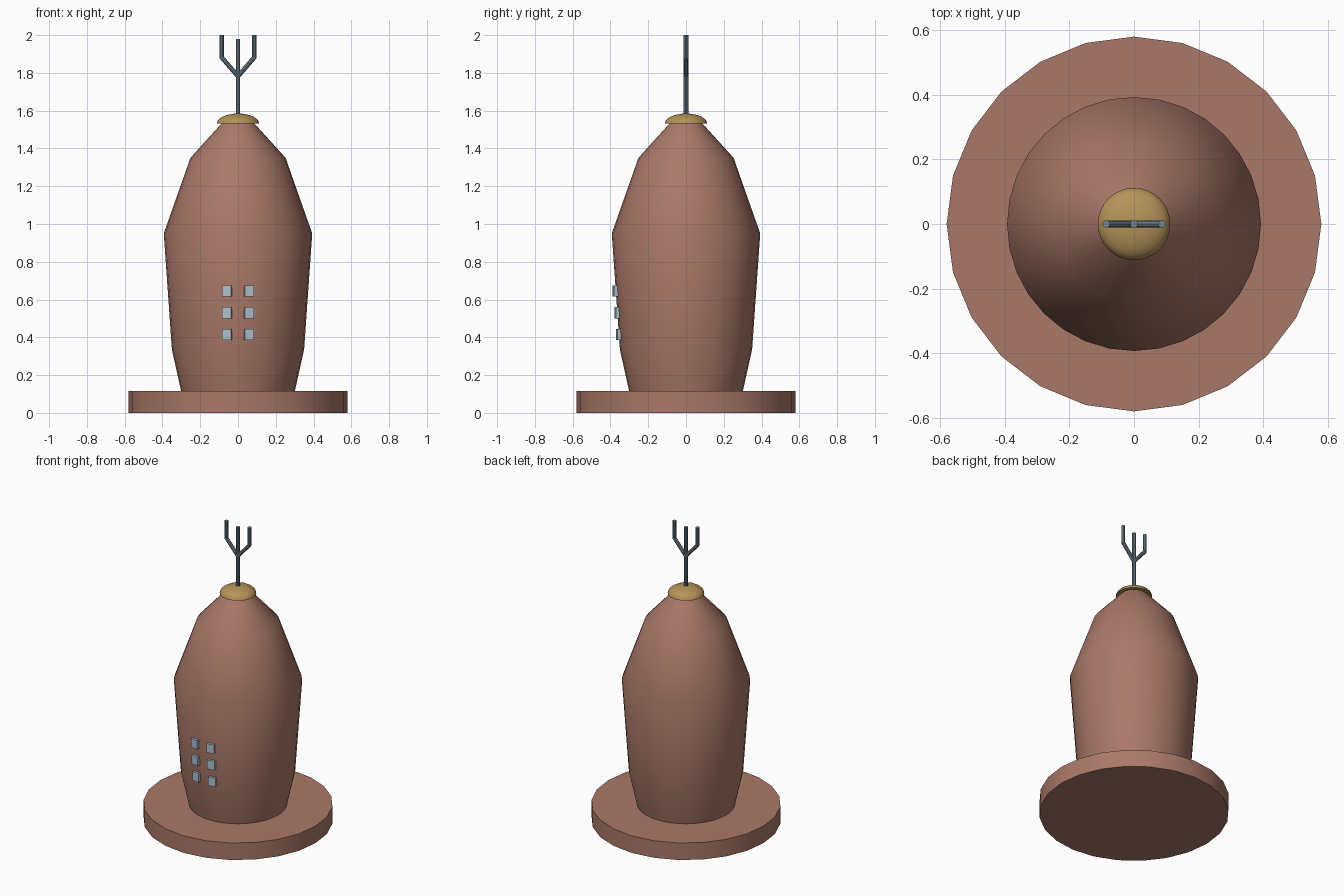
import bpy, math
from mathutils import Vector

if "Cube" in bpy.data.objects:
    bpy.data.objects.remove(bpy.data.objects["Cube"])


def material(name, rgb):
    m = bpy.data.materials.new(name)
    m.diffuse_color = (*rgb, 1)
    m.use_nodes = True
    m.node_tree.nodes["Principled BSDF"].inputs["Base Color"].default_value = m.diffuse_color
    return m


CLAY = material("clay brown", (0.40, 0.19, 0.14))
GOLD = material("dull gold", (0.46, 0.29, 0.10))
STEEL = material("blue grey steel", (0.17, 0.24, 0.28))
GLASS = material("pale glass", (0.42, 0.52, 0.60))


def finish(ob, name, mat):
    ob.name = name
    ob.data.materials.append(mat)
    return ob


def lathe(name, profile, sides, mat):
    """Closed solid of revolution from (radius, height) points."""
    verts, faces = [], []
    for r, z in profile:
        for i in range(sides):
            a = 2 * math.pi * i / sides
            verts.append((r * math.cos(a), r * math.sin(a), z))
    for k in range(len(profile) - 1):
        for i in range(sides):
            j = (i + 1) % sides
            faces.append((k * sides + i, k * sides + j,
                          (k + 1) * sides + j, (k + 1) * sides + i))
    faces.append(tuple(reversed(range(sides))))
    faces.append(tuple(range((len(profile) - 1) * sides, len(profile) * sides)))
    me = bpy.data.meshes.new(name)
    me.from_pydata(verts, [], faces)
    ob = bpy.data.objects.new(name, me)
    bpy.context.collection.objects.link(ob)
    finish(ob, name, mat)
    smooth(ob)
    return ob


def smooth(ob):
    bpy.ops.object.select_all(action='DESELECT')
    ob.select_set(True)
    bpy.context.view_layer.objects.active = ob
    bpy.ops.object.shade_smooth_by_angle(angle=math.radians(35))


def rod(name, a, b, r=0.012):
    a, b = Vector(a), Vector(b)
    d = b - a
    bpy.ops.mesh.primitive_cylinder_add(vertices=10, radius=r, depth=d.length,
                                        location=(a + b) / 2)
    ob = bpy.context.object
    ob.rotation_euler = d.to_track_quat('Z', 'Y').to_euler()
    finish(ob, name, STEEL)
    smooth(ob)


# Round plinth and bulging tower body
lathe("base_disc", [(0.58, 0), (0.58, 0.115)], 24, CLAY)
lathe("tower_body", [(0.30, 0.11), (0.35, 0.335), (0.393, 0.95),
                     (0.252, 1.35), (0.08, 1.54)], 32, CLAY)

# Flattened dome cap
dome = [(0.112 * math.cos(t), 1.533 + 0.052 * math.sin(t))
        for t in [math.radians(a) for a in (0, 15, 30, 45, 60, 75, 88)]]
lathe("dome_cap", dome, 32, GOLD)

# Three-pronged mast
rod("mast", (0, 0, 1.56), (0, 0, 1.98))
for side, s in (("left", -1), ("right", 1)):
    rod(side + "_prong_arm", (0, 0, 1.782), (0.086 * s, 0, 1.882))
    rod(side + "_prong_tip", (0.086 * s, 0, 1.876), (0.086 * s, 0, 2.0))

# Two columns of small windows on the front
for row, z in enumerate((0.415, 0.53, 0.645)):
    front = 0.350 + 0.043 * (z - 0.335) / 0.615
    for side, s in (("left", -1), ("right", 1)):
        y = -math.sqrt(front ** 2 - 0.058 ** 2)
        bpy.ops.mesh.primitive_cube_add(size=1, location=(0.058 * s, y, z))
        ob = bpy.context.object
        ob.scale = (0.05, 0.034, 0.06)
        ob.rotation_euler.z = s * math.asin(0.058 / front)
        finish(ob, f"{side}_window_{row + 1}", GLASS)
